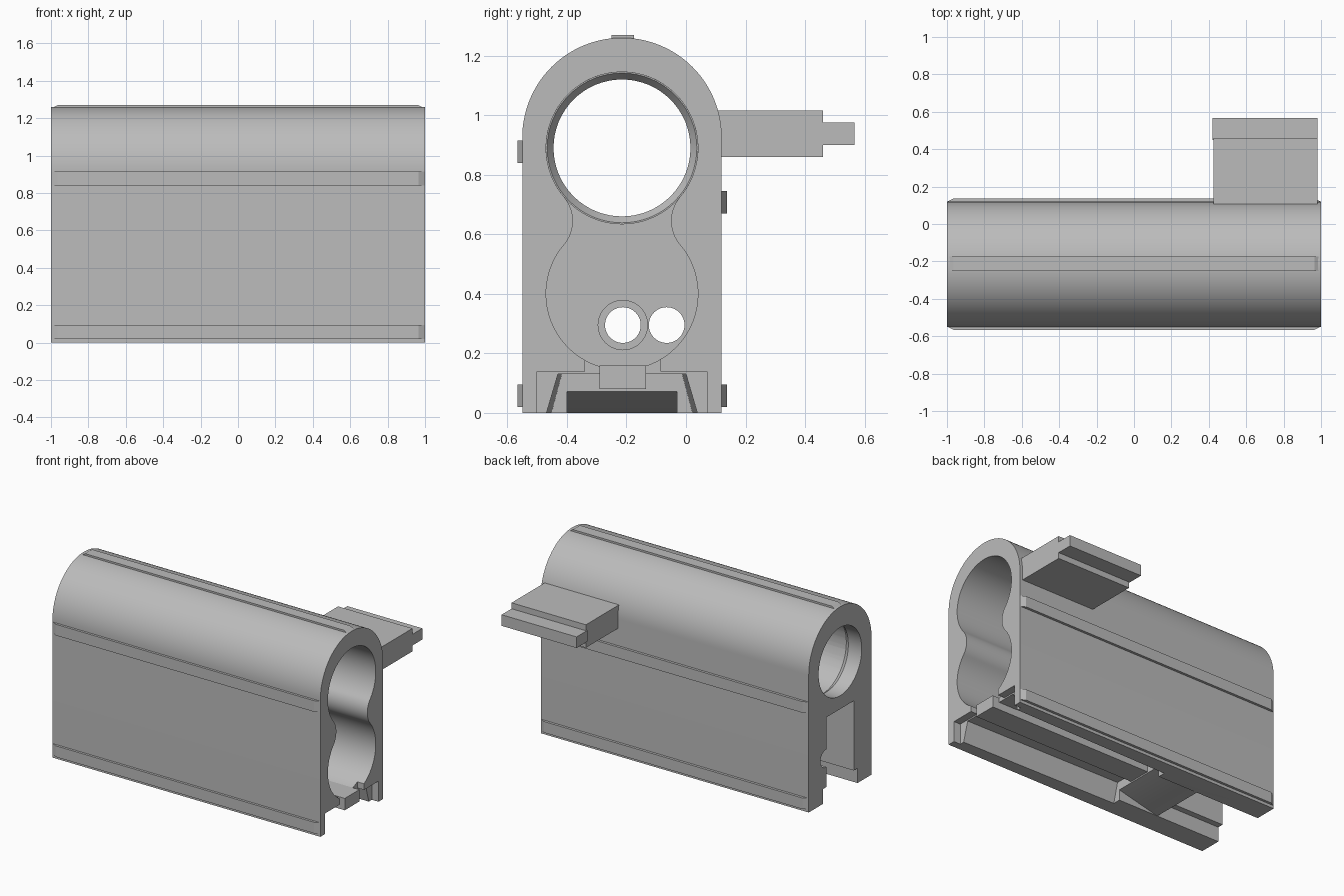
import bpy
import bmesh
from math import cos, sin, radians
from mathutils import Vector

if "Cube" in bpy.data.objects:
    bpy.data.objects.remove(bpy.data.objects["Cube"])

grey = bpy.data.materials.new("plain grey")
grey.diffuse_color = (0.5, 0.5, 0.5, 1)
grey.use_nodes = True
grey.node_tree.nodes["Principled BSDF"].inputs["Base Color"].default_value = (0.5, 0.5, 0.5, 1)

MID = -0.215          # y of the body's centre plane
BORE_Z = 0.89


def arc(cy, cz, r, a0, a1, n=40):
    """Points along an arc, angles in degrees from +y towards +z."""
    angles = [radians(a0 + (a1 - a0) * i / n) for i in range(n + 1)]
    return [(cy + r * cos(a), cz + r * sin(a)) for a in angles]


def circle(cy, cz, r, n=64):
    return arc(cy, cz, r, 0, 360, n)[:-1]


def rect(y0, y1, z0, z1):
    return [(y0, z0), (y1, z0), (y1, z1), (y0, z1)]


def loft(name, start, end, x0, x1):
    """Solid between two (y, z) outlines with equal point counts."""
    bm = bmesh.new()
    a = [bm.verts.new((x0, y, z)) for y, z in start]
    b = [bm.verts.new((x1, y, z)) for y, z in end]
    bm.faces.new(a)
    bm.faces.new(b)
    for i in range(len(a)):
        j = (i + 1) % len(a)
        bm.faces.new((a[i], a[j], b[j], b[i]))
    bmesh.ops.recalc_face_normals(bm, faces=bm.faces)
    mesh = bpy.data.meshes.new(name)
    bm.to_mesh(mesh)
    bm.free()
    mesh.materials.append(grey)
    obj = bpy.data.objects.new(name, mesh)
    bpy.context.collection.objects.link(obj)
    return obj


def prism(name, outline, x0, x1):
    return loft(name, outline, outline, x0, x1)


def cut(target, cutter):
    bpy.context.view_layer.objects.active = target
    mod = target.modifiers.new("cut", 'BOOLEAN')
    mod.operation = 'DIFFERENCE'
    mod.solver = 'EXACT'
    mod.object = cutter
    bpy.ops.object.modifier_apply(modifier=mod.name)
    bpy.data.objects.remove(cutter)


# Round-topped body
body = prism("body", [(-0.55, 0), (0.12, 0)] + arc(MID, 0.925, 0.335, 0, 180, 64), -1, 1)

# Double-lobed cavity with a smooth waist, open at the +x end
lobes = arc(MID, BORE_Z, 0.255, -40.3, 220.3, 64)
lobes += arc(MID - 0.289, 0.645, 0.124, 40.3, -40.3, 16)[1:-1]
lobes += arc(MID, 0.4, 0.255, 139.7, 400.3, 64)
lobes += arc(MID + 0.289, 0.645, 0.124, 220.3, 139.7, 16)[1:-1]
cut(body, prism("cavity", lobes, -0.3, 1.1))

# Upper bore: full width, tapering to a narrower mouth at the -x end
wide, narrow = circle(MID, BORE_Z, 0.255), circle(MID, BORE_Z, 0.23)
cut(body, prism("bore", wide, -0.87, -0.25))
cut(body, loft("bore_taper", narrow, wide, -0.9, -0.865))
cut(body, prism("bore_mouth", narrow, -1.1, -0.88))

# Slot at the -x end, with a wider foot
slot = [(-0.4, -0.1), (-0.03, -0.1), (-0.03, 0.1), (-0.07, 0.1),
        (-0.07, 0.57), (-0.36, 0.57), (-0.36, 0.1), (-0.4, 0.1)]
cut(body, prism("slot", slot, -1.1, -0.52))

# Two holes through the partition, one with a shallow counterbore
cut(body, prism("center_hole", circle(-0.212, 0.295, 0.06, 40), -0.6, -0.2))
cut(body, prism("center_counterbore", circle(-0.212, 0.295, 0.083, 40), -0.33, -0.2))
cut(body, prism("side_hole", circle(-0.065, 0.295, 0.06, 40), -1.1, -0.2))

# Flared underside channel and the shallow recess at its mouth
flare = [(-0.485, -0.05), (0.055, -0.05), (0.002, 0.13), (-0.432, 0.13)]
tight = [(-0.465, -0.05), (0.035, -0.05), (-0.013, 0.13), (-0.417, 0.13)]
cut(body, loft("channel", tight, flare, -0.22, 1.1))
cut(body, prism("mouth_recess", rect(-0.5, 0.07, -0.1, 0.139), 0.95, 1.1))
cut(body, prism("mouth_gap", rect(-0.34, -0.085, -0.1, 0.2), 0.95, 1.1))

# Ramp closing the channel: a wedge pared from the underside
bm = bmesh.new()
for y in (-0.4, -0.03):
    for x, z in ((-0.1, 0.1), (-0.53, -0.003), (-0.53, -0.1), (-0.1, -0.1)):
        bm.verts.new((x, y, z))
hull = bmesh.ops.convex_hull(bm, input=bm.verts)
bmesh.ops.recalc_face_normals(bm, faces=bm.faces)
wedge_mesh = bpy.data.meshes.new("ramp_wedge")
bm.to_mesh(wedge_mesh)
bm.free()
wedge = bpy.data.objects.new("ramp_wedge", wedge_mesh)
bpy.context.collection.objects.link(wedge)
cut(body, wedge)

bpy.ops.object.select_all(action='DESELECT')
body.select_set(True)
bpy.context.view_layer.objects.active = body
bpy.ops.object.shade_smooth_by_angle(angle=radians(25))

# Rail hanging from the channel ceiling
prism("center_rail", rect(-0.29, -0.135, 0.08, 0.16), -0.3, 1)


def strip(name, outline, out):
    """Thin raised strip along x whose outer face has chamfered ends."""
    obj = prism(name, outline, -1, 1)
    out = Vector(out)
    far = max(v.co.dot(out) for v in obj.data.vertices)
    for v in obj.data.vertices:
        if v.co.dot(out) > far - 0.001:
            v.co.x *= 0.965


# Raised strips on both sides and the crown
for label, z in (("upper", 0.84), ("lower", 0.02)):
    strip("front_%s_strip" % label, rect(-0.566, -0.548, z, z + 0.075), (0, -1, 0))
for label, z in (("upper", 0.67), ("lower", 0.02)):
    strip("back_%s_strip" % label, rect(0.118, 0.137, z, z + 0.075), (0, 1, 0))
strip("top_strip", rect(-0.25, -0.175, 1.25, 1.27), (0, 0, 1))

# Side tab with a thinner tongue
prism("side_tab", rect(0.1, 0.46, 0.86, 1.015), 0.425, 0.98)
prism("tab_tongue", rect(0.45, 0.566, 0.9, 0.975), 0.42, 0.98)
